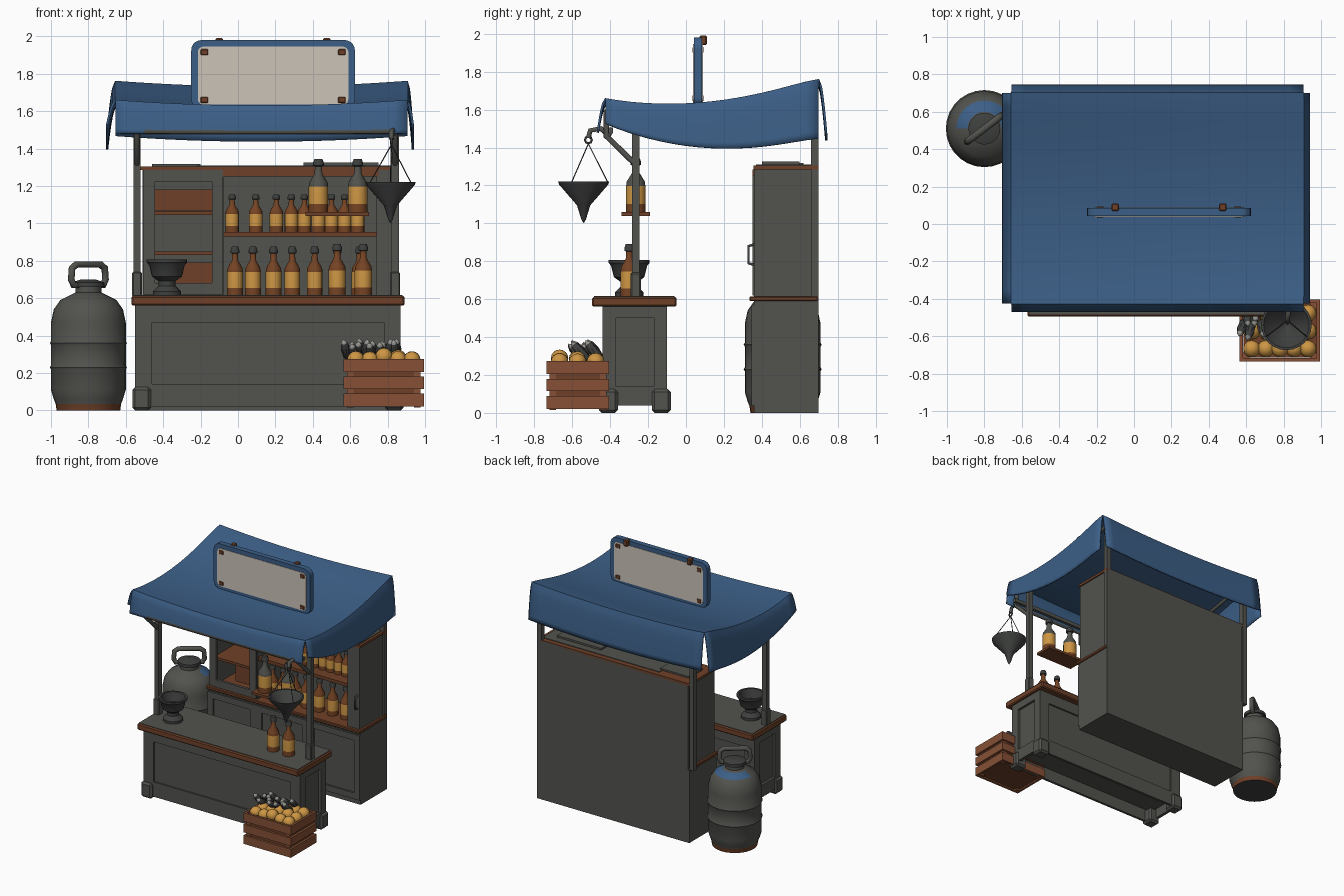
import bpy, bmesh, math, random
from mathutils import Vector, Matrix

if "Cube" in bpy.data.objects:
    bpy.data.objects.remove(bpy.data.objects["Cube"])
random.seed(4)

def mat(name, r, g, b):
    m = bpy.data.materials.new(name)
    m.diffuse_color = tuple(((c / 255 + 0.055) / 1.055) ** 2.4 for c in (r, g, b)) + (1,)
    m.use_nodes = True
    m.node_tree.nodes["Principled BSDF"].inputs["Base Color"].default_value = m.diffuse_color
    return m
GREY = mat("painted grey", 82, 83, 78)
DARK = mat("dark iron", 62, 64, 62)
BLUE = mat("canvas blue", 60, 95, 135)
WOOD = mat("crate wood", 134, 80, 53)
TRIM = mat("brown trim", 110, 64, 40)
GLASS = mat("bottle brown", 118, 68, 36)
OCHRE = mat("ochre", 205, 150, 68)
BEIGE = mat("sign beige", 204, 195, 184)
PALE = mat("pale grey", 150, 150, 145)

def finish(bm, name, mats, smooth=False):
    bmesh.ops.recalc_face_normals(bm, faces=bm.faces)
    me = bpy.data.meshes.new(name)
    bm.to_mesh(me); bm.free()
    ob = bpy.data.objects.new(name, me)
    bpy.context.collection.objects.link(ob)
    for m in mats:
        me.materials.append(m)
    if smooth:
        bpy.ops.object.select_all(action='DESELECT')
        ob.select_set(True); bpy.context.view_layer.objects.active = ob
        bpy.ops.object.shade_smooth_by_angle(angle=math.radians(40))
    return ob

def box(name, x0, x1, y0, y1, z0, z1, m, bevel=0.0):
    bm = bmesh.new()
    bmesh.ops.create_cube(bm, size=1, matrix=Matrix.Translation(((x0+x1)/2, (y0+y1)/2, (z0+z1)/2))
                          @ Matrix.Diagonal((x1-x0, y1-y0, z1-z0, 1)))
    if bevel:
        bmesh.ops.bevel(bm, geom=bm.edges[:], offset=bevel, segments=1, affect='EDGES')
    return finish(bm, name, [m])

def lathe(name, prof, loc, seg=20, rot=None):
    """prof: (radius, z, material of the band above)"""
    bm = bmesh.new(); mats = []; rings = []
    for r, z, m in prof:
        if m not in mats: mats.append(m)
        rings.append([bm.verts.new((r*math.cos(2*math.pi*i/seg), r*math.sin(2*math.pi*i/seg), z)) for i in range(seg)])
    for k in range(len(rings)-1):
        for i in range(seg):
            j = (i+1) % seg
            f = bm.faces.new((rings[k][i], rings[k][j], rings[k+1][j], rings[k+1][i]))
            f.material_index = mats.index(prof[k][2])
    bmesh.ops.remove_doubles(bm, verts=bm.verts, dist=1e-5)
    ob = finish(bm, name, mats, True)
    ob.matrix_world = Matrix.Translation(loc) @ (rot or Matrix())
    return ob

def tube(name, pts, r, m, cyclic=False, res=3):
    cu = bpy.data.curves.new(name, 'CURVE'); cu.dimensions = '3D'
    s = cu.splines.new('POLY'); s.points.add(len(pts)-1)
    for p, q in zip(s.points, pts): p.co = (*q, 1)
    s.use_cyclic_u = cyclic
    cu.bevel_depth = r; cu.bevel_resolution = res; cu.use_fill_caps = True
    cu.materials.append(m)
    ob = bpy.data.objects.new(name, cu); bpy.context.collection.objects.link(ob)
    bpy.ops.object.select_all(action='DESELECT')
    ob.select_set(True); bpy.context.view_layer.objects.active = ob
    bpy.ops.object.convert(target='MESH')

def frame(name, x0, x1, z0, z1, y0, y1, w, m):
    box(name+"_left", x0, x0+w, y0, y1, z0, z1, m)
    box(name+"_right", x1-w, x1, y0, y1, z0, z1, m)
    box(name+"_top", x0+w, x1-w, y0, y1, z1-w, z1, m)
    box(name+"_bottom", x0+w, x1-w, y0, y1, z0, z0+w, m)

def bottle(x, y, z, h, r, upper=GLASS):
    lathe("bottle", [(0, 0, GLASS), (r, 0, GLASS), (r, h*.15, OCHRE), (r, h*.48, upper), (r*.95, h*.56, upper),
        (r*.4, h*.72, upper), (r*.36, h*.86, DARK), (r*.55, h*.87, DARK), (r*.55, h*.93, DARK),
        (r*.4, h, DARK), (0, h, DARK)], (x, y, z), 14)

# --- counter ---
box("counter_body", -.53, .85, -.425, -.115, .12, .56, GREY)
for y0, y1, s in ((-.44, -.42, "front"), (-.12, -.10, "back")):
    frame("counter_frame_"+s, -.55, .87, .05, .56, y0, y1, .09, GREY)
    box("counter_rail_"+s, -.55, .87, y0, y1, .02, .06, GREY)
for x0, x1, s in ((-.55, -.525, "left"), (.845, .87, "right")):
    box("side_rail_"+s, x0, x1, -.42, -.12, .04, .14, GREY)
    box("side_rail_top_"+s, x0, x1, -.42, -.12, .50, .56, GREY)
    for y0 in (-.42, -.17):
        box("side_stile_"+s, x0, x1, y0, y0+.05, .14, .5, GREY)
for x in (-.565, .785):
    for y in (-.46, -.18):
        box("counter_foot", x, x+.10, y, y+.10, 0, .125, GREY, .015)
box("counter_top", -.57, .89, -.495, -.05, .56, .612, TRIM, .008)
box("counter_surface", -.56, .88, -.485, -.06, .608, .616, GREY)

# --- back cabinet, lower part ---
box("cabinet_base", -.52, .86, .36, .70, 0, .60, GREY)
for a, b in ((-.52, -.08), (-.08, .39), (.39, .86)):
    frame("cabinet_door", a, b, .04, .57, .345, .362, .05, GREY)
box("cabinet_ledge", -.53, .87, .335, .695, .59, .615, TRIM, .005)

# --- back cabinet, upper shelves ---
box("cabinet_back", -.51, .85, .66, .70, .60, 1.30, GREY)
for x0, x1 in ((-.51, -.48), (-.10, -.075), (.74, .85)):
    box("cabinet_upright", x0, x1, .36, .68, .61, 1.30, GREY)
box("cabinet_roof", -.52, .86, .355, .70, 1.285, 1.305, TRIM)
box("cabinet_roof_plate", -.22, .84, .37, .66, 1.30, 1.31, GREY)
box("cabinet_lintel", -.08, .75, .352, .38, 1.25, 1.285, TRIM)
box("bottle_shelf", -.08, .75, .37, .67, .93, .955, TRIM)
frame("side_door", -.505, -.08, .62, 1.285, .35, .372, .06, GREY)
for z in (.83, 1.045):
    box("side_shelf", -.48, -.10, .38, .67, z, z+.02, TRIM)
for x0, z0, z1 in ((-.34, .66, .79), (-.45, 1.07, 1.18)):
    box("drawer_front", x0, -.14, .45, .66, z0, z1, TRIM)
tube("door_handle", [(.83, .365, .78), (.83, .33, .79), (.83, .33, .88), (.83, .365, .89)], .008, DARK)
box("roof_board_a", .35, .75, .40, .60, 1.305, 1.325, GREY)
box("roof_board_b", -.46, -.20, .44, .62, 1.305, 1.318, GREY)

# --- bottles ---
for i, x in enumerate((-.016, .08, .19, .29, .41, .53, .65)):
    bottle(x, .47, .615, .26, .042)
for x in (-.031, .095, .205, .285, .355, .43, .50, .57, .64):
    bottle(x, .49, .955, .20, .036)
for x in (.53, .67):
    bottle(x, -.30, .615, .275, .046)
for x in (.43, .64):
    bottle(x, -.265, 1.06, .285, .052, GREY)
box("hanging_shelf", .36, .70, -.34, -.19, 1.04, 1.06, TRIM)

# --- posts and canopy frame ---
for x in (-.54, .84):
    box("front_post", x-.02, x+.02, -.285, -.245, .61, 1.60, GREY)
    box("front_post_sleeve", x-.026, x+.026, -.292, -.238, .61, .74, GREY, .006)
    box("rear_post", x-.02, x+.02, .66, .70, .6, 1.70, GREY)
    tube("brace", [(x, -.265, 1.31), (x, -.42, 1.46), (x, -.42, 1.60)], .016, GREY)
    tube("side_rafter", [(x, -.42, 1.60), (x, -.1, 1.585), (x, .2, 1.595), (x, .5, 1.65), (x, .68, 1.71)], .014, GREY)
box("front_beam", -.62, .88, -.41, -.385, 1.475, 1.505, GREY)

# --- canopy: sagging top with four flaps ---
X0, X1, Y0, Y1 = -.655, .905, -.425, .70
def top(u, v):
    z = 1.655 - .22*v*(1-v) + .118*v**1.6 - .016*v**14
    return Vector((X0+(X1-X0)*u, Y0+(Y1-Y0)*v, z - .03*(1-(2*u-1)**2)))
def flap(edge, out, drop):
    return lambda s, t: edge(s) + Vector(out)*t**.6 + Vector((0, 0, -drop(s)*t))
side = lambda s: .13+.27*s-.09*s*s
surfaces = [(top, 20, 16),
    (flap(lambda s: top(s, 0), (0, -.04, 0), lambda s: .175-.028*(1-(2*s-1)**2)), 20, 8),
    (flap(lambda s: top(s, 1), (0, .04, 0), lambda s: .29), 20, 8),
    (flap(lambda s: top(0, s), (-.045, 0, 0), side), 16, 8),
    (flap(lambda s: top(1, s), (.03, 0, 0), side), 16, 8)]
bm = bmesh.new()
for k, (f, nu, nv) in enumerate(surfaces):
    g = [[bm.verts.new(f(i/nu, j/nv)) for j in range(nv+1)] for i in range(nu+1)]
    for i in range(nu):
        for j in range(nv):
            face = bm.faces.new((g[i][j], g[i+1][j], g[i+1][j+1], g[i][j+1]))
            # worn grey hem along the front
            face.material_index = int(k == 1 and j == nv-1 and 1 < i < nu-1)
bmesh.ops.remove_doubles(bm, verts=bm.verts, dist=1e-4)
canopy = finish(bm, "canopy", [BLUE, GREY], True)
sol = canopy.modifiers.new("thickness", 'SOLIDIFY'); sol.thickness = .012; sol.offset = 0

# --- sign: rounded board with beige panels on both sides ---
def rounded(name, x0, x1, z0, z1, r, y0, y1, m):
    bm = bmesh.new(); vs = []
    for cx, cz, a in ((x1-r, z1-r, 0), (x0+r, z1-r, 90), (x0+r, z0+r, 180), (x1-r, z0+r, 270)):
        for k in range(6):
            t = math.radians(a + 18*k)
            vs.append(bm.verts.new((cx+r*math.cos(t), y0, cz+r*math.sin(t))))
    ext = bmesh.ops.extrude_face_region(bm, geom=[bm.faces.new(vs)])
    bmesh.ops.translate(bm, vec=(0, y1-y0, 0), verts=[v for v in ext["geom"] if isinstance(v, bmesh.types.BMVert)])
    finish(bm, name, [m])
rounded("sign_frame", -.25, .625, 1.61, 1.98, .055, .042, .085, BLUE)
rounded("sign_panel", -.215, .59, 1.635, 1.945, .03, .038, .089, BEIGE)
for x in (-.18, .555):
    for z in (1.66, 1.915):
        box("sign_clip", x-.022, x+.022, .034, .093, z-.018, z+.018, TRIM, .006)
for x in (-.10, .475):
    box("sign_bolt", x-.02, x+.02, .07, .11, 1.94, 1.99, TRIM, .006)

# --- gas cylinder ---
C = (-.80, .51, 0)
cyl = lathe("gas_cylinder", [(0, 0, DARK), (.17, 0, TRIM), (.175, .035, GREY), (.185, .06, GREY), (.2, .11, GREY),
    (.2, .22, GREY), (.206, .23, GREY), (.2, .24, GREY), (.2, .35, GREY), (.206, .36, GREY), (.2, .37, GREY),
    (.2, .47, GREY), (.185, .54, GREY), (.15, .59, BLUE), (.09, .62, GREY), (.07, .63, GREY), (.07, .66, DARK),
    (.085, .66, DARK), (.085, .685, DARK), (.04, .70, DARK), (0, .70, DARK)], C, 28)
for p in cyl.data.polygons:  # blue paint remains only on the rear of the shoulder
    if cyl.data.materials[p.material_index] == BLUE and p.center.y < 0:
        p.material_index = list(cyl.data.materials).index(GREY)
ca, sa = math.cos(.65), math.sin(.65)
tube("cylinder_handle", [(C[0]+d*ca, C[1]+d*sa, z) for d, z in
    ((-.10, .67), (-.115, .70), (-.11, .76), (-.08, .78), (.08, .78), (.11, .76), (.115, .70), (.10, .67))], .019, GREY, True)

# --- mortar bowl on the counter ---
lathe("mortar_bowl", [(0, 0, DARK), (.075, 0, DARK), (.075, .02, DARK), (.045, .05, DARK), (.045, .075, DARK),
    (.08, .10, DARK), (.095, .16, DARK), (.108, .175, DARK), (.108, .19, DARK), (.09, .19, DARK),
    (.07, .12, DARK), (0, .10, DARK)], (-.38, -.30, .616), 24)

# --- hanging scale funnel ---
S = Vector((.815, -.54, 0))
lathe("scale_funnel", [(0, 1.0, DARK), (.012, 1.02, DARK), (.035, 1.095, DARK), (.13, 1.205, DARK), (.135, 1.222, DARK),
    (.122, 1.222, DARK), (.025, 1.10, DARK), (0, 1.09, DARK)], S, 24)
hook = Vector((.82, -.515, 1.42))
for k in range(3):
    a = math.radians(90+120*k)
    tube("scale_wire", [S+Vector((.128*math.cos(a), .128*math.sin(a), 1.215)), hook], .003, DARK, res=1)
tube("scale_ring", [hook+Vector((0, .018*math.cos(t*.785), .02+.018*math.sin(t*.785))) for t in range(8)], .006, DARK, True, 2)
tube("scale_arm", [(.84, -.40, 1.46), (.83, -.45, 1.50), (.82, -.505, 1.49), (.82, -.515, 1.45)], .014, GREY)

# --- produce crate ---
A, B, D, E = .565, .995, -.735, -.405
box("crate_liner", A+.02, B-.02, D+.02, E-.02, .03, .24, TRIM)
for z0, z1 in ((.02, .09), (.115, .18), (.205, .275)):
    for y in (D, E-.018):
        box("crate_slat", A, B, y, y+.018, z0, z1, WOOD)
    for x in (A, B-.018):
        box("crate_side_slat", x, x+.018, D+.018, E-.018, z0, z1, WOOD)
for x in (A+.018, B-.053):
    for y in (D+.014, E-.049):
        box("crate_corner", x, x+.035, y, y+.035, .015, .265, WOOD)
for i in range(5):
    for j in range(3):
        bm = bmesh.new()
        bmesh.ops.create_uvsphere(bm, u_segments=12, v_segments=8, radius=.046, matrix=Matrix.Translation(
            (A+.065+i*.075, D+.068+j*.095, .265+random.uniform(0, .025))))
        finish(bm, "fruit", [OCHRE], True)
for i in range(14):
    rot = Matrix.Rotation(random.uniform(-.4, .2), 4, 'Y') @ Matrix.Rotation(random.uniform(.4, .9), 4, 'X')
    lathe("spiky_root", [(0, 0, DARK), (.024, .03, DARK), (.026, .085, DARK), (.017, .125, PALE), (0, .15, PALE)],
          (A+.03+(i % 7)*.042, -.44-.07*(i//7), .265), 8, rot)
